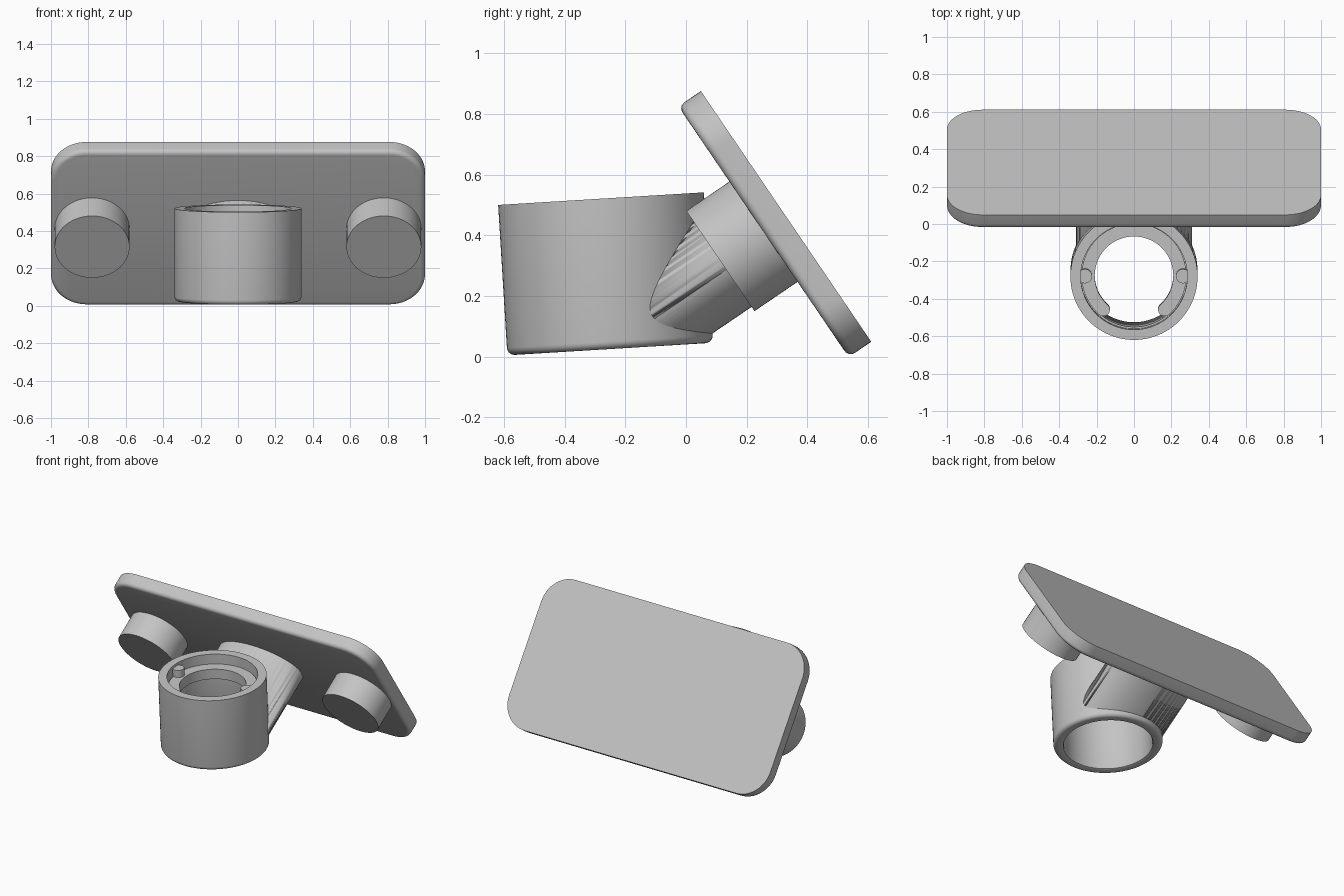
import bpy, bmesh, math
from mathutils import Matrix

if "Cube" in bpy.data.objects:
    bpy.data.objects.remove(bpy.data.objects["Cube"])

grey = bpy.data.materials.new("light grey")
grey.diffuse_color = (0.55, 0.55, 0.55, 1)
grey.use_nodes = True
grey.node_tree.nodes["Principled BSDF"].inputs["Base Color"].default_value = grey.diffuse_color

# Local frames: tilted socket (axis = z) and leaning plate (z points to its front)
SOCKET = Matrix.Translation((0, -0.25, 0.025)) @ Matrix.Rotation(math.radians(3.5), 4, 'X')
PLATE = Matrix.Translation((0, 0.33, 0.4625)) @ Matrix.Rotation(math.radians(124.2), 4, 'X')


def ellipse(rx, ry, z, cx=0, cy=0, n=96):
    return [(cx + rx * math.cos(2 * math.pi * i / n), cy + ry * math.sin(2 * math.pi * i / n), z)
            for i in range(n)]


def rounded_rect(hx, hy, r, z, seg=14):
    pts = []
    for k, (sx, sy) in enumerate(((1, 1), (-1, 1), (-1, -1), (1, -1))):
        for i in range(seg + 1):
            a = math.pi / 2 * (k + i / seg)
            pts.append((sx * (hx - r) + r * math.cos(a), sy * (hy - r) + r * math.sin(a), z))
    return pts


def loft(name, loops, frame, wrap=False):
    """Skin a stack of loops; wrap joins last to first, otherwise the ends are capped."""
    bm = bmesh.new()
    rows = [[bm.verts.new(p) for p in loop] for loop in loops]
    pairs = list(zip(rows, rows[1:])) + ([(rows[-1], rows[0])] if wrap else [])
    for a, b in pairs:
        for i in range(len(a)):
            j = (i + 1) % len(a)
            bm.faces.new((a[i], a[j], b[j], b[i]))
    if not wrap:
        bm.faces.new(rows[0])
        bm.faces.new(rows[-1])
    bmesh.ops.recalc_face_normals(bm, faces=bm.faces)
    mesh = bpy.data.meshes.new(name)
    bm.to_mesh(mesh)
    bm.free()
    mesh.materials.append(grey)
    ob = bpy.data.objects.new(name, mesh)
    bpy.context.collection.objects.link(ob)
    ob.matrix_world = frame
    bpy.ops.object.select_all(action='DESELECT')
    ob.select_set(True)
    bpy.context.view_layer.objects.active = ob
    bpy.ops.object.shade_smooth_by_angle(angle=math.radians(32))
    return ob


# Back plate: sharp back edge, rounded front edge
f = 0.025
plate_loops = [rounded_rect(1, 0.5, 0.19, 0)]
for i in range(6):
    a = math.pi / 2 * i / 5
    inset = f * (1 - math.cos(a))
    plate_loops.append(rounded_rect(1 - inset, 0.5 - inset, 0.19 - inset, 0.09 - f + f * math.sin(a)))
loft("back_plate", plate_loops, PLATE)

# Round pads on the plate front
for side, x in (("left", -0.78), ("right", 0.78)):
    loft(side + "_pad", [ellipse(0.2, 0.2, z, cx=x) for z in (0.06, 0.262)], PLATE)

# Hollow socket, turned from a profile with a rounded bottom lip
profile = [(0.285, 0), (0.31, 0)]
profile += [(0.315 + 0.025 * math.sin(a), 0.025 - 0.025 * math.cos(a))
            for a in (math.pi / 2 * i / 5 for i in range(6))]
profile += [(0.34, 0.497), (0.285, 0.497), (0.285, 0.42), (0.275, 0.42), (0.275, 0.012), (0.279, 0.003)]
loft("socket", [ellipse(r, r, z) for r, z in profile], SOCKET, wrap=True)

# Inner flange with a gap at the front and rounded ends
flange_loops = []
start, end, steps = math.radians(-48), math.radians(228), 72
for i in range(steps + 1):
    a = start + (end - start) * i / steps
    flange_loops.append([(r * math.cos(a), r * math.sin(a), z)
                         for r, z in ((0.21, 0.36), (0.28, 0.36), (0.28, 0.43), (0.21, 0.43))])
loft("inner_flange", flange_loops, SOCKET)
for side, a in (("right", start), ("left", end)):
    loft(side + "_flange_end",
         [ellipse(0.035, 0.035, z, 0.245 * math.cos(a), 0.245 * math.sin(a), 32) for z in (0.36, 0.43)], SOCKET)

# Locking pins standing on the flange
for side, x in (("left", -0.262), ("right", 0.262)):
    loft(side + "_pin", [ellipse(0.038, 0.038, z, x, 0, 32) for z in (0.4, 0.48)], SOCKET)

# Oval neck from plate to socket, trimmed inside the socket wall
neck = loft("neck", [ellipse(0.31, 0.183, z) for z in (0.06, 0.70)], PLATE)
core = loft("neck_cutter", [ellipse(0.315, 0.315, z) for z in (-0.8, 1.2)], SOCKET)
core.hide_render = True
core.hide_set(True)
trim = neck.modifiers.new("trim", 'BOOLEAN')
trim.operation = 'DIFFERENCE'
trim.solver = 'EXACT'
trim.object = core
